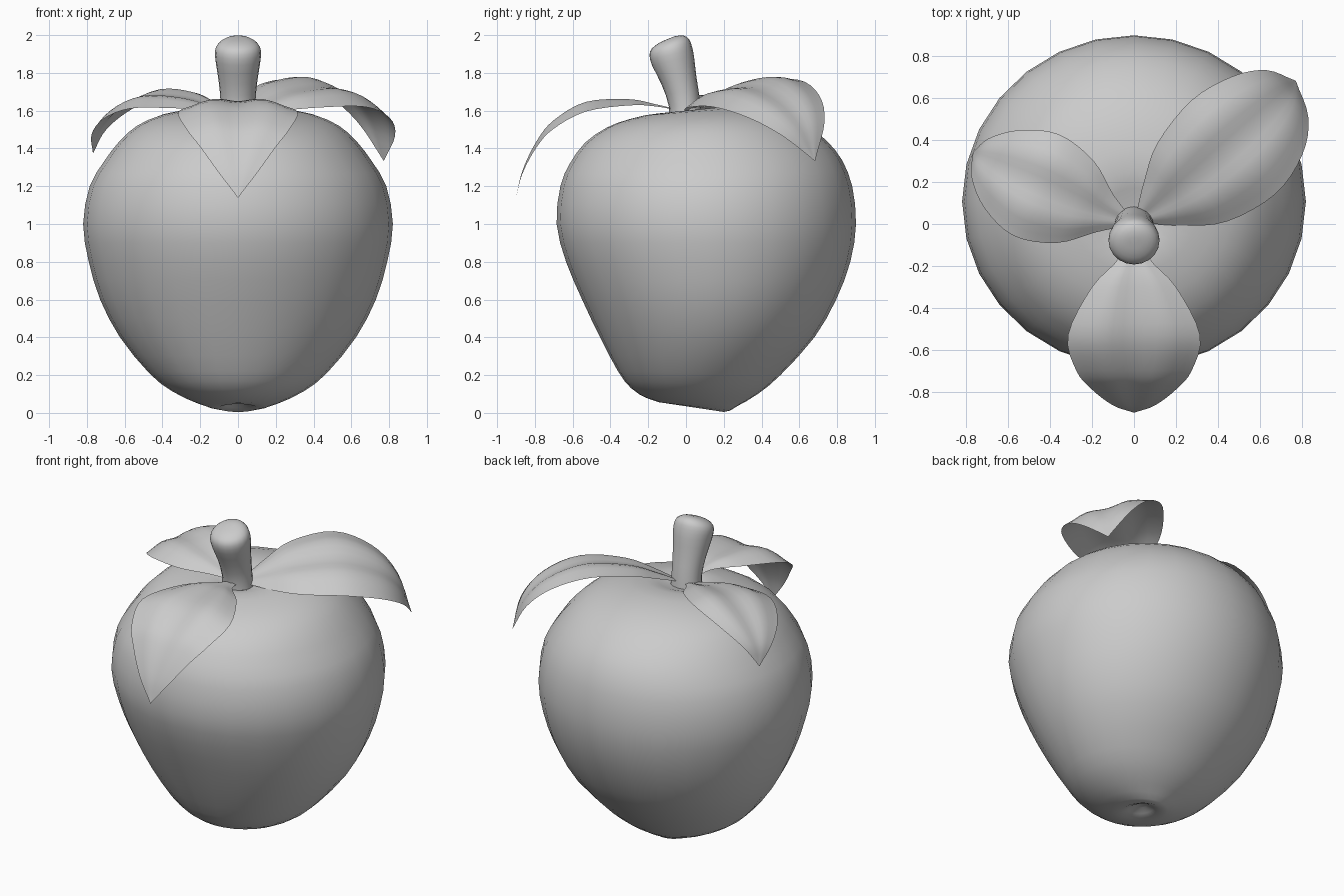
import bpy
import bmesh
import math
from mathutils import Matrix, Vector

cube = bpy.data.objects.get("Cube")
if cube:
    bpy.data.objects.remove(cube, do_unlink=True)

grey = bpy.data.materials.new("plain_grey")
grey.use_nodes = True
colour = (0.6, 0.6, 0.6, 1)
grey.diffuse_color = colour
grey.node_tree.nodes["Principled BSDF"].inputs["Base Color"].default_value = colour


def finish(name, bm):
    bmesh.ops.recalc_face_normals(bm, faces=bm.faces)
    mesh = bpy.data.meshes.new(name)
    bm.to_mesh(mesh)
    bm.free()
    mesh.materials.append(grey)
    for face in mesh.polygons:
        face.use_smooth = True
    obj = bpy.data.objects.new(name, mesh)
    bpy.context.collection.objects.link(obj)
    return obj


def bridge(bm, rows, closed):
    for low, high in zip(rows, rows[1:]):
        count = len(low)
        for i in range(count if closed else count - 1):
            j = (i + 1) % count
            bm.faces.new((low[i], low[j], high[j], high[i]))


def smooth_path(points, steps):
    """Catmull-Rom resampling of a short list of points of any size."""
    pts = [Vector(p) for p in points]
    pts = [2 * pts[0] - pts[1]] + pts + [2 * pts[-1] - pts[-2]]
    path = []
    for a, b, c, d in zip(pts, pts[1:], pts[2:], pts[3:]):
        for k in range(steps):
            t = k / steps
            path.append((2 * b + (c - a) * t + (2 * a - 5 * b + 4 * c - d) * t**2
                         + (3 * b - a - 3 * c + d) * t**3) / 2)
    return path + [pts[-2]]


def loft(name, rings, segments):
    """Tilted elliptical rings: front y, front z, back y, back z, half width."""
    bm = bmesh.new()
    rows = []
    for front_y, front_z, back_y, back_z, half in smooth_path(rings, 2):
        front = Vector((0, front_y, front_z))
        back = Vector((0, back_y, back_z))
        middle, reach = (front + back) / 2, (back - front) / 2
        row = []
        for i in range(segments):
            a = math.tau * i / segments
            side = Vector((half * math.cos(a), 0, 0))
            row.append(bm.verts.new(middle + reach * math.sin(a) + side))
        rows.append(row)
    bridge(bm, rows, True)
    bm.faces.new(rows[0])
    bm.faces.new(rows[-1])
    return finish(name, bm)


def leaf(name, heading, spine, roll=0, bow=0, columns=12):
    """Spine points: distance out, height, half width."""
    bm = bmesh.new()
    rows = []
    path = smooth_path(spine, 4)
    for n, (out, height, half) in enumerate(path):
        half = max(half, 0.002)
        shift = bow * math.sin(math.pi * n / (len(path) - 1))
        row = []
        for i in range(columns + 1):
            t = 2 * i / columns - 1
            # Soft midrib valley, raised blades and drooping margins
            lift = half * (0.08 * math.sin(math.pi * t) ** 2 - 0.11 * t * t)
            row.append(bm.verts.new((out, shift + half * t, height + lift + roll * half * t)))
        rows.append(row)
    bridge(bm, rows, False)
    bm.transform(Matrix.Rotation(math.radians(heading), 4, "Z"))
    return finish(name, bm)


# Fruit with a shallow dimple at both ends
loft("fruit_body", [
    (0.03, 0.07, 0.1, 0.06, 0.03), (-0.08, 0.047, 0.2, 0.005, 0.1),
    (-0.2, 0.075, 0.27, 0.035, 0.22), (-0.29, 0.13, 0.38, 0.1, 0.35),
    (-0.36, 0.22, 0.5, 0.2, 0.47), (-0.455, 0.4, 0.68, 0.4, 0.625),
    (-0.55, 0.6, 0.795, 0.6, 0.73), (-0.635, 0.8, 0.87, 0.8, 0.79),
    (-0.685, 1.0, 0.9, 1.0, 0.82), (-0.665, 1.2, 0.88, 1.2, 0.785),
    (-0.615, 1.32, 0.825, 1.34, 0.71), (-0.535, 1.43, 0.745, 1.44, 0.63),
    (-0.42, 1.51, 0.63, 1.53, 0.535), (-0.3, 1.555, 0.46, 1.6, 0.4),
    (-0.15, 1.585, 0.25, 1.625, 0.21), (-0.05, 1.56, 0.1, 1.58, 0.08),
], 28)

# Stem leaning forward with a swollen rounded end
loft("stem", [
    (-0.09, 1.5, 0.09, 1.5, 0.1), (-0.09, 1.62, 0.075, 1.65, 0.092),
    (-0.13, 1.74, 0.055, 1.78, 0.103), (-0.18, 1.84, 0.042, 1.89, 0.119),
    (-0.193, 1.895, 0.03, 1.945, 0.121), (-0.18, 1.93, 0.015, 1.98, 0.104),
    (-0.14, 1.96, -0.015, 1.998, 0.065), (-0.1, 1.978, -0.06, 1.994, 0.02),
], 20)

# Three arching leaves around the stem
leaf("front_leaf", -90, [
    (0.02, 1.6, 0.03), (0.16, 1.63, 0.07), (0.3, 1.65, 0.2), (0.53, 1.63, 0.315),
    (0.7, 1.535, 0.275), (0.79, 1.43, 0.2), (0.865, 1.28, 0.1), (0.9, 1.14, 0)])
leaf("left_leaf", 41.5, [
    (0.04, 1.6, 0.03), (0.17, 1.65, 0.14), (0.34, 1.705, 0.25), (0.6, 1.725, 0.3),
    (0.82, 1.65, 0.25), (0.96, 1.52, 0.15), (1.03, 1.335, 0)], roll=0.24, bow=-0.04)
leaf("right_leaf", 156, [
    (0.04, 1.6, 0.03), (0.15, 1.63, 0.1), (0.3, 1.67, 0.215), (0.5, 1.68, 0.265),
    (0.68, 1.61, 0.205), (0.8, 1.5, 0.1), (0.84, 1.375, 0)], roll=-0.15, bow=0.02)
